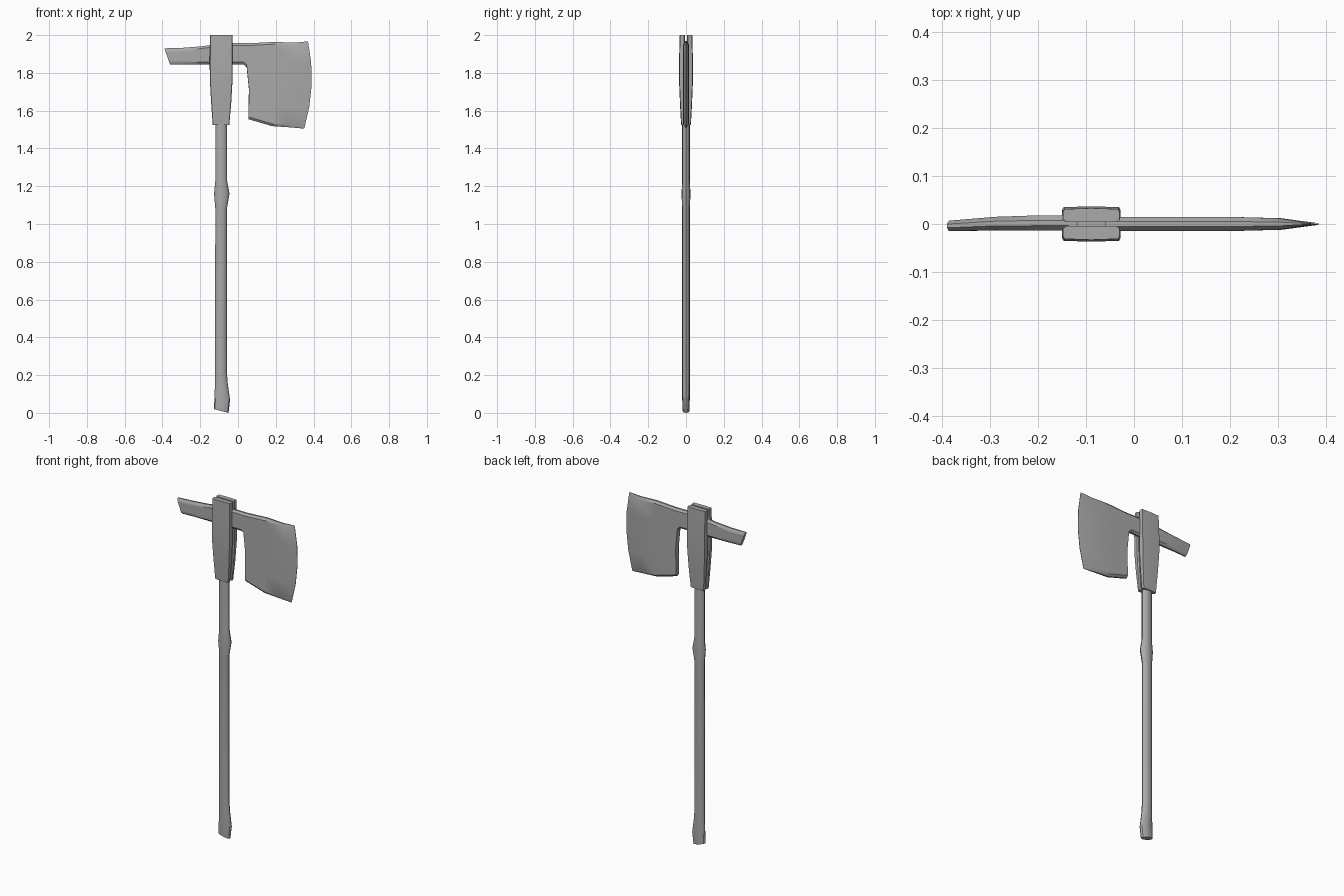
import bpy, bmesh, math

cube = bpy.data.objects.get("Cube")
if cube:
    bpy.data.objects.remove(cube, do_unlink=True)

steel = bpy.data.materials.new("plain grey")
steel.use_nodes = True
grey = (0.4, 0.4, 0.4, 1)
steel.diffuse_color = grey
steel.node_tree.nodes["Principled BSDF"].inputs["Base Color"].default_value = grey


def loft(name, rings, angle=35):
    """Skin a row of equal closed rings and cap both ends."""
    bm = bmesh.new()
    rows = [[bm.verts.new(p) for p in ring] for ring in rings]
    n = len(rows[0])
    for a, b in zip(rows, rows[1:]):
        for i in range(n):
            j = (i + 1) % n
            bm.faces.new((a[i], a[j], b[j], b[i]))
    bm.faces.new(rows[0][::-1])
    bm.faces.new(rows[-1])
    bmesh.ops.recalc_face_normals(bm, faces=bm.faces)
    mesh = bpy.data.meshes.new(name)
    bm.to_mesh(mesh)
    bm.free()
    mesh.materials.append(steel)
    obj = bpy.data.objects.new(name, mesh)
    bpy.context.collection.objects.link(obj)
    bpy.ops.object.select_all(action='DESELECT')
    obj.select_set(True)
    bpy.context.view_layer.objects.active = obj
    bpy.ops.object.shade_smooth_by_angle(angle=math.radians(angle))
    return obj


# Handle: oval rings from the slanted foot, past the grip swell, into the head
def oval(z, left, right, depth, slant=0, sides=12):
    mid, half = (left + right) / 2, (right - left) / 2
    angles = [math.tau * i / sides for i in range(sides)]
    return [(mid + half * math.cos(a), depth * math.sin(a),
             z - slant * math.cos(a)) for a in angles]


shaft = [(0.01, -0.128, -0.05, 0.018, 0.01), (0.07, -0.125, -0.042, 0.02),
         (0.16, -0.122, -0.055, 0.02), (0.22, -0.122, -0.059, 0.02),
         (1.08, -0.12, -0.059, 0.02), (1.16, -0.127, -0.045, 0.024),
         (1.23, -0.12, -0.058, 0.02), (1.97, -0.12, -0.058, 0.02)]
loft("handle", [oval(*s) for s in shaft])


# Head: rounded slab sections, each a top point, bottom point and thickness
def section(top, bottom, depth, shift=0, bow=0):
    (xt, zt), (xb, zb) = top, bottom
    edge = 0.012 / (zt - zb)
    steps = [0, edge, 0.25, 0.5, 0.75, 1 - edge, 1]

    def point(t, side):
        d = depth * (0.35 if t in (0, 1) else 1)
        return (xt + (xb - xt) * t + bow * 4 * t * (1 - t),
                shift + side * d, zt + (zb - zt) * t)
    return [point(t, -1) for t in steps] + [point(t, 1) for t in reversed(steps)]


head = [((-0.39, 1.93), (-0.36, 1.845), 0.011, -0.004),
        ((-0.29, 1.933), (-0.28, 1.845), 0.014, 0.001),
        ((-0.2, 1.94), (-0.2, 1.845), 0.016, 0.002),
        ((-0.14, 1.948), (-0.14, 1.845), 0.016, 0.002),
        ((-0.03, 1.958), (-0.03, 1.845), 0.015),
        ((0.03, 1.957), (0.03, 1.845), 0.015),
        ((0.045, 1.957), (0.046, 1.83), 0.015),
        ((0.055, 1.957), (0.059, 1.7), 0.015),
        ((0.065, 1.957), (0.055, 1.555), 0.015),
        ((0.19, 1.964), (0.18, 1.518), 0.015, 0, 0.01),
        ((0.3, 1.96), (0.27, 1.512), 0.012, 0, 0.02),
        ((0.37, 1.967), (0.35, 1.505), 0.001, 0, 0.03)]
loft("axe_head", [section(*h) for h in head])


# Cheek straps: a pair of bowed plates clasping the head and handle
def strap_ring(z, left, right, depth, side):
    mid, half = (left + right) / 2, (right - left) / 2
    outline = [(-0.88, 0.004), (-1, 0.01), (-1, depth - 0.006), (-0.95, depth),
               (0, depth + 0.002), (0.95, depth), (1, depth - 0.006),
               (1, 0.01), (0.88, 0.004)]
    return [(mid + u * half, side * y, z) for u, y in outline]


strap = [(1.525, -0.134, -0.046, 0.024), (1.64, -0.142, -0.036, 0.03),
         (1.76, -0.149, -0.029, 0.035), (1.86, -0.15, -0.028, 0.035),
         (2.0, -0.148, -0.03, 0.031)]
for name, side in (("front_strap", -1), ("back_strap", 1)):
    loft(name, [strap_ring(*s, side) for s in strap])
